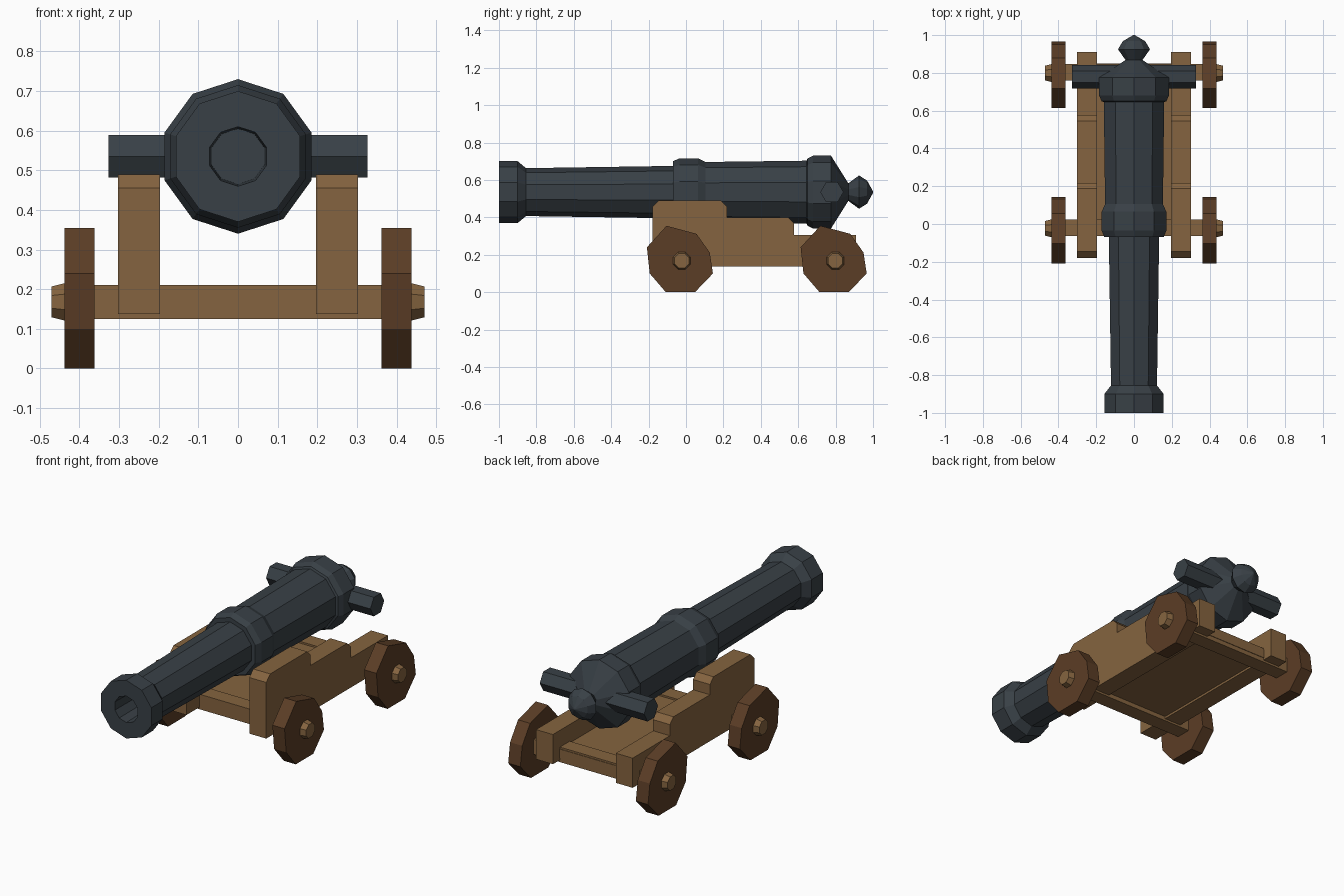
import bpy, bmesh, math

if "Cube" in bpy.data.objects:
    bpy.data.objects.remove(bpy.data.objects["Cube"])


def material(name, rgb):
    m = bpy.data.materials.new(name)
    m.diffuse_color = (*rgb, 1)
    m.use_nodes = True
    m.node_tree.nodes["Principled BSDF"].inputs["Base Color"].default_value = m.diffuse_color
    return m


IRON = material("dark iron", (0.040, 0.051, 0.061))
WOOD = material("light wood", (0.235, 0.127, 0.050))
DARK_WOOD = material("dark wood", (0.105, 0.047, 0.019))


def finish(name, bm, mat):
    bmesh.ops.remove_doubles(bm, verts=bm.verts, dist=1e-5)
    bmesh.ops.recalc_face_normals(bm, faces=bm.faces)
    me = bpy.data.meshes.new(name)
    bm.to_mesh(me)
    bm.free()
    me.materials.append(mat)
    ob = bpy.data.objects.new(name, me)
    bpy.context.collection.objects.link(ob)
    return ob


def loft(name, rings, mat):
    """Skin a list of equal-sized rings and cap both ends."""
    bm = bmesh.new()
    loops = [[bm.verts.new(p) for p in ring] for ring in rings]
    n = len(loops[0])
    for a, b in zip(loops, loops[1:]):
        for i in range(n):
            j = (i + 1) % n
            bm.faces.new((a[i], a[j], b[j], b[i]))
    bm.faces.new(loops[0])
    bm.faces.new(loops[-1])
    return finish(name, bm, mat)


def extrude_x(name, outline, x0, x1, mat):
    return loft(name, [[(x, y, z) for y, z in outline] for x in (x0, x1)], mat)


def box(name, x, y0, y1, z0, z1, mat):
    return extrude_x(name, [(y0, z0), (y1, z0), (y1, z1), (y0, z1)], -x, x, mat)


def circle_yz(x, y, z, r, n, phase=0.0):
    return [(x, y + r * math.cos(phase + math.tau * i / n),
             z + r * math.sin(phase + math.tau * i / n)) for i in range(n)]


# Barrel: ten-sided lathe along y, from the bore's end out to the rear knob
AXIS_Z = 0.535
profile = [(-0.75, 0.070), (-1.0, 0.075), (-1.0, 0.165), (-0.90, 0.165),
           (-0.855, 0.128), (-0.07, 0.140), (-0.07, 0.165), (-0.035, 0.180),
           (0.065, 0.180), (0.105, 0.161), (0.645, 0.168), (0.65, 0.180),
           (0.68, 0.195), (0.775, 0.195), (0.868, 0.047), (0.925, 0.089),
           (0.968, 0.062), (1.0, 0.004)]
loft("barrel", [[(r * math.sin(math.tau * i / 10), y, AXIS_Z + r * math.cos(math.tau * i / 10))
                 for i in range(10)] for y, r in profile], IRON)

# Hexagonal cross bar through the breech
loft("cross_bar", [circle_yz(x, 0.78, AXIS_Z, 0.062, 6) for x in (-0.327, 0.327)], IRON)

# Stepped carriage cheeks
cheek = [(-0.18, 0.137), (-0.18, 0.455), (-0.145, 0.49), (0.187, 0.49), (0.218, 0.458),
         (0.218, 0.40), (0.545, 0.40), (0.577, 0.368), (0.577, 0.305),
         (0.91, 0.305), (0.91, 0.137)]
# Uneven hewn wheel outline, relative to the axle's y
wheel = [(-0.081, 0.355), (0.079, 0.312), (0.150, 0.212), (0.167, 0.10),
         (0.071, 0.0), (-0.085, 0.0), (-0.171, 0.10), (-0.186, 0.240)]

for side, s in (("left", -1), ("right", 1)):
    extrude_x(f"cheek_{side}", cheek, s * 0.197, s * 0.303, WOOD)
    for end, y in (("front", -0.023), ("rear", 0.799)):
        extrude_x(f"wheel_{end}_{side}", [(y + a, z) for a, z in wheel],
                  s * 0.362, s * 0.438, DARK_WOOD)
        # Tapered axle tip
        loft(f"axle_tip_{end}_{side}",
             [circle_yz(s * 0.43, y, 0.168, 0.053, 8, math.pi / 8),
              circle_yz(s * 0.471, y, 0.168, 0.042, 8, math.pi / 8)], WOOD)

# Square axles and the floor between the cheeks
for end, y in (("front", -0.019), ("rear", 0.803)):
    box(f"axle_{end}", 0.435, y - 0.044, y + 0.044, 0.125, 0.21, WOOD)
box("floor", 0.20, -0.05, 0.85, 0.15, 0.20, WOOD)
